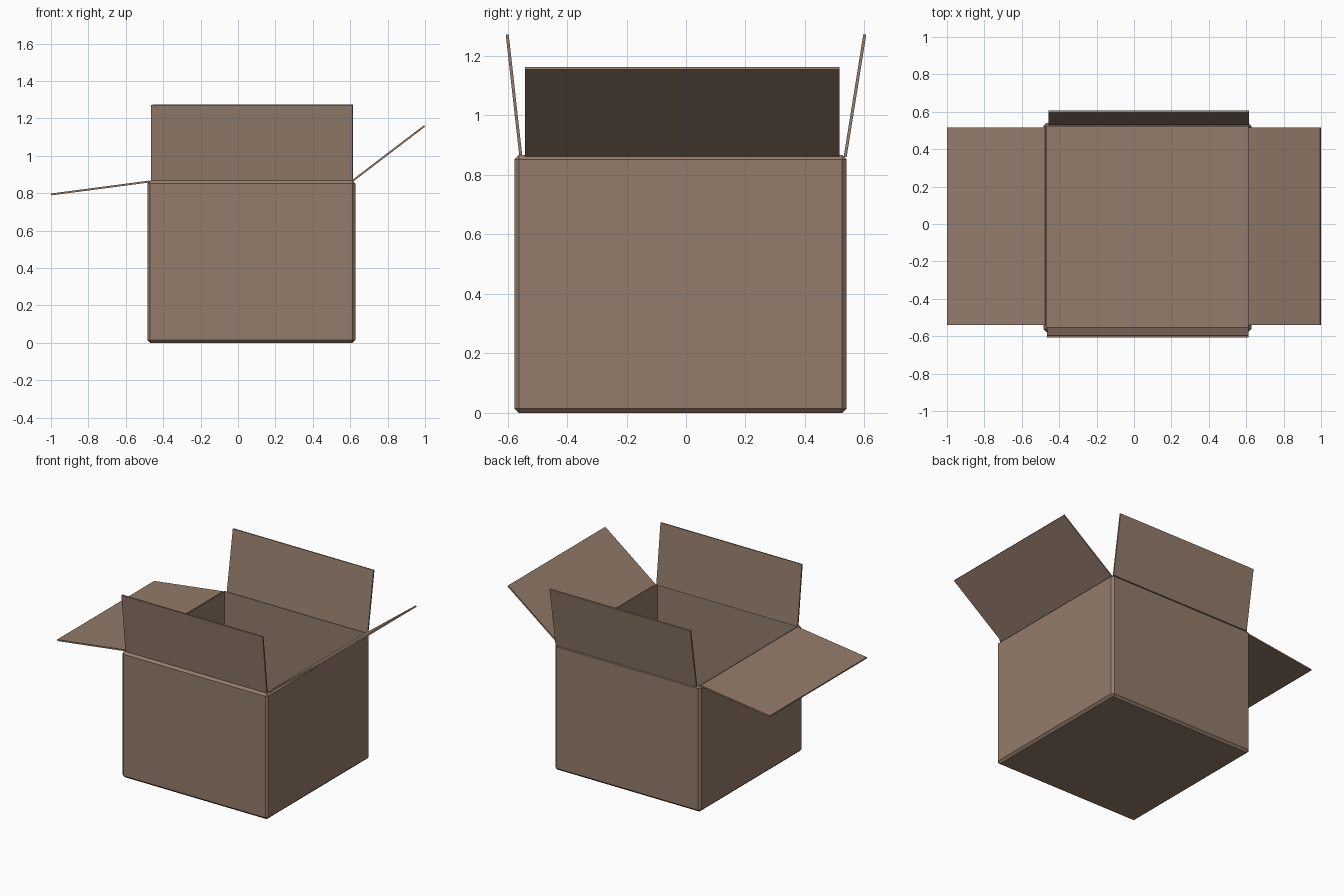
import bpy
import bmesh
from mathutils import Vector

if "Cube" in bpy.data.objects:
    bpy.data.objects.remove(bpy.data.objects["Cube"], do_unlink=True)

# Cardboard colour shared by every part
CARDBOARD = (0.295, 0.2, 0.145, 1.0)
cardboard = bpy.data.materials.new("cardboard_brown")
cardboard.use_nodes = True
cardboard.diffuse_color = CARDBOARD
shader = cardboard.node_tree.nodes["Principled BSDF"]
shader.inputs["Base Color"].default_value = CARDBOARD
shader.inputs["Roughness"].default_value = 0.9


def finish(bm, name):
    bmesh.ops.recalc_face_normals(bm, faces=bm.faces)
    mesh = bpy.data.meshes.new(name)
    bm.to_mesh(mesh)
    bm.free()
    mesh.materials.append(cardboard)
    obj = bpy.data.objects.new(name, mesh)
    bpy.context.collection.objects.link(obj)
    return obj


def box_body(name, low, high, chamfer, wall, floor):
    """Chamfered block hollowed out from its top face."""
    low, high = Vector(low), Vector(high)
    size, centre = high - low, (high + low) / 2
    bm = bmesh.new()
    bmesh.ops.create_cube(bm, size=1)
    for v in bm.verts:
        v.co = Vector(a * b for a, b in zip(v.co, size)) + centre
    bmesh.ops.bevel(bm, geom=bm.edges[:], offset=chamfer, segments=1,
                    profile=0.5, affect='EDGES')
    top = max(bm.faces, key=lambda f: f.calc_center_median().z)
    bmesh.ops.inset_region(bm, faces=[top], thickness=wall)
    out = bmesh.ops.extrude_face_region(bm, geom=[top])
    for v in out["geom"]:
        if isinstance(v, bmesh.types.BMVert):
            v.co.z = floor
    if top.is_valid:
        bmesh.ops.delete(bm, geom=[top], context='FACES_ONLY')
    return finish(bm, name)


def flap(name, axis, hinge, tip, span, thickness=0.01):
    """Thin panel from hinge to tip (offset, height), running along axis."""
    hinge, tip = Vector(hinge), Vector(tip)
    along = (tip - hinge).normalized()
    side = Vector((-along.y, along.x)) * thickness / 2
    bm = bmesh.new()
    ring = []
    for p in (hinge + side, tip + side, tip - side, hinge - side):
        co = (span[0], p.x, p.y) if axis == 'X' else (p.x, span[0], p.y)
        ring.append(bm.verts.new(co))
    face = bm.faces.new(ring)
    out = bmesh.ops.extrude_face_region(bm, geom=[face])
    for v in out["geom"]:
        if isinstance(v, bmesh.types.BMVert):
            setattr(v.co, axis.lower(), span[1])
    return finish(bm, name)


# Open box
box_body("box_body", (-0.485, -0.577, 0), (0.627, 0.54, 0.867),
         chamfer=0.015, wall=0.004, floor=0.015)

# Four open flaps
flap("front_flap", 'X', (-0.555, 0.86), (-0.601, 1.272), (-0.465, 0.612))
flap("back_flap", 'X', (0.535, 0.86), (0.601, 1.272), (-0.457, 0.616))
flap("right_flap", 'Y', (-0.474, 0.862), (-0.999, 0.793), (-0.541, 0.516))
flap("left_flap", 'Y', (0.613, 0.866), (0.997, 1.159), (-0.541, 0.516))
